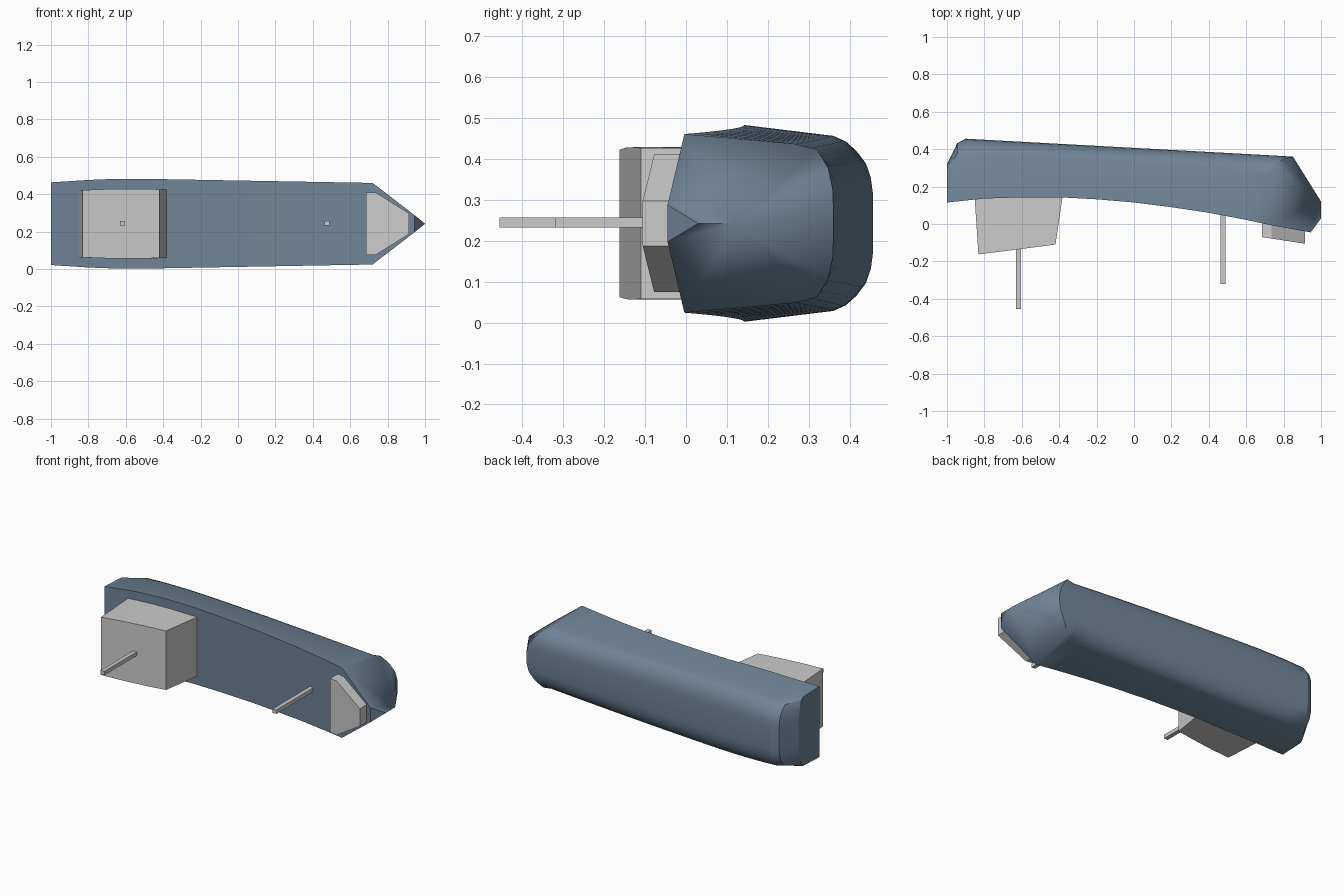
import bpy, bmesh
from mathutils import Vector

if "Cube" in bpy.data.objects:
    bpy.data.objects.remove(bpy.data.objects["Cube"])

CZ = 0.242  # centreline height: the ship lies on its side, deck facing -y


def material(name, col):
    m = bpy.data.materials.new(name)
    m.diffuse_color = col
    m.use_nodes = True
    m.node_tree.nodes["Principled BSDF"].inputs["Base Color"].default_value = m.diffuse_color
    return m


def finish(bm, name, mat=None, smooth=None):
    bmesh.ops.remove_doubles(bm, verts=bm.verts, dist=1e-5)
    bmesh.ops.recalc_face_normals(bm, faces=bm.faces)
    me = bpy.data.meshes.new(name)
    bm.to_mesh(me)
    bm.free()
    ob = bpy.data.objects.new(name, me)
    bpy.context.collection.objects.link(ob)
    if mat:
        me.materials.append(mat)
    if smooth:
        bpy.context.view_layer.objects.active = ob
        ob.select_set(True)
        bpy.ops.object.shade_smooth_by_angle(angle=smooth)
        ob.select_set(False)
    return ob


def loft(bm, rings, cap_start=True, cap_end=True):
    vr = [[bm.verts.new(p) for p in r] for r in rings]
    n = len(vr[0])
    for a, b in zip(vr, vr[1:]):
        for i in range(n):
            j = (i + 1) % n
            bm.faces.new((a[i], a[j], b[j], b[i]))
    if cap_start:
        bm.faces.new(vr[0])
    if cap_end:
        bm.faces.new(vr[-1])


def mirrored(half):
    # half: (x, y, half width) from deck edge to keel
    return ([Vector((x, y, CZ + w)) for x, y, w in half]
            + [Vector((x, y, CZ - w)) for x, y, w in reversed(half)])


def interp(table, x):
    for (x0, a), (x1, b) in zip(table, table[1:]):
        if x <= x1:
            return a + (b - a) * (x - x0) / (x1 - x0)
    return table[-1][1]


# Hull curves: deck sheer, keel line, half beam along x
DECK = [(-1, .115), (-.8, .136), (-.6, .143), (-.4, .143), (-.2, .132), (0, .115),
        (.2, .09), (.4, .06), (.6, .022), (.72, -.004), (.945, -.045)]
BEAM = [(-1, .221), (-.8, .234), (-.65, .24), (-.5, .24), (.72, .218)]
SECTION = [(0, 1), (.73, .89), (.82, .84), (.89, .755), (.95, .64), (.985, .49), (1, .33)]


def section(x, keel, shape=SECTION):
    d, b = interp(DECK, x), interp(BEAM, x)
    return mirrored([(x, d + (keel - d) * t, b * w) for t, w in shape])


# Main hull body with chamfered stern
STERN = [(0, 1), (.78, .97), (.83, .93), (.88, .85), (.94, .68), (.98, .5), (1, .33)]
rings = [section(-1, .32, STERN), section(-.945, .432), section(-.9, .456)]
for x in (-.8, -.7, -.6, -.5, -.4, -.3, -.2, -.1, 0, .1, .2, .3, .4, .5, .6, .72):
    rings.append(section(x, .456 - (x + .9) * .0545))
bm = bmesh.new()
loft(bm, rings, cap_end=False)

# Bow: hull of the last section, forefoot arc, deck tip and stem
bow = list(rings[-1])
for x, y, w in ((.85, .36, .03), (.835, .358, .085), (.8, .347, .135), (.76, .32, .18),
                (.945, -.045, .045), (1, .03, 0), (1, .12, 0)):
    bow += [Vector((x, y, CZ + w)), Vector((x, y, CZ - w))]
bb = bmesh.new()
for p in bow:
    bb.verts.new(p)
bmesh.ops.remove_doubles(bb, verts=bb.verts, dist=1e-5)
bmesh.ops.convex_hull(bb, input=bb.verts)
inner = [f for f in bb.faces if all(abs(v.co.x - .72) < 1e-4 for v in f.verts)]
bmesh.ops.delete(bb, geom=inner, context='FACES')
tmp = bpy.data.meshes.new("bow_part")
bb.to_mesh(tmp)
bb.free()
bm.from_mesh(tmp)
bpy.data.meshes.remove(tmp)
finish(bm, "hull", material("hull_blue", (.16, .23, .31, 1)), .45)

# Aft deckhouse: sloping roof, slightly bulged sides
bm = bmesh.new()
loft(bm, [mirrored([(xr, yr, w), (xb, .16, w)]) for xr, yr, xb, w in
          ((-.832, -.162, -.853, .18), (-.7, -.146, -.7, .185),
           (-.56, -.128, -.54, .186), (-.42, -.11, -.38, .184))])
finish(bm, "aft_deckhouse")

# Forecastle house: tapered towards the bow
plan = mirrored([(.685, 0, .168), (.735, 0, .168), (.915, 0, .055)])
bm = bmesh.new()
top = [(p.x, -.07 - (p.x - .685) * .155, p.z) for p in plan]
low = [(p.x, interp(DECK, p.x) + .02, p.z) for p in plan]
loft(bm, [top, low])
finish(bm, "forecastle_house")

# Square masts
for name, x, y0, y1 in (("aft_mast", -.617, -.455, 0), ("fore_mast", .475, -.32, .07)):
    bm = bmesh.new()
    loft(bm, [[(x + a * .013, y, CZ + .002 + b * .012)
               for a, b in ((-1, -1), (1, -1), (1, 1), (-1, 1))] for y in (y0, y1)])
    finish(bm, name)
